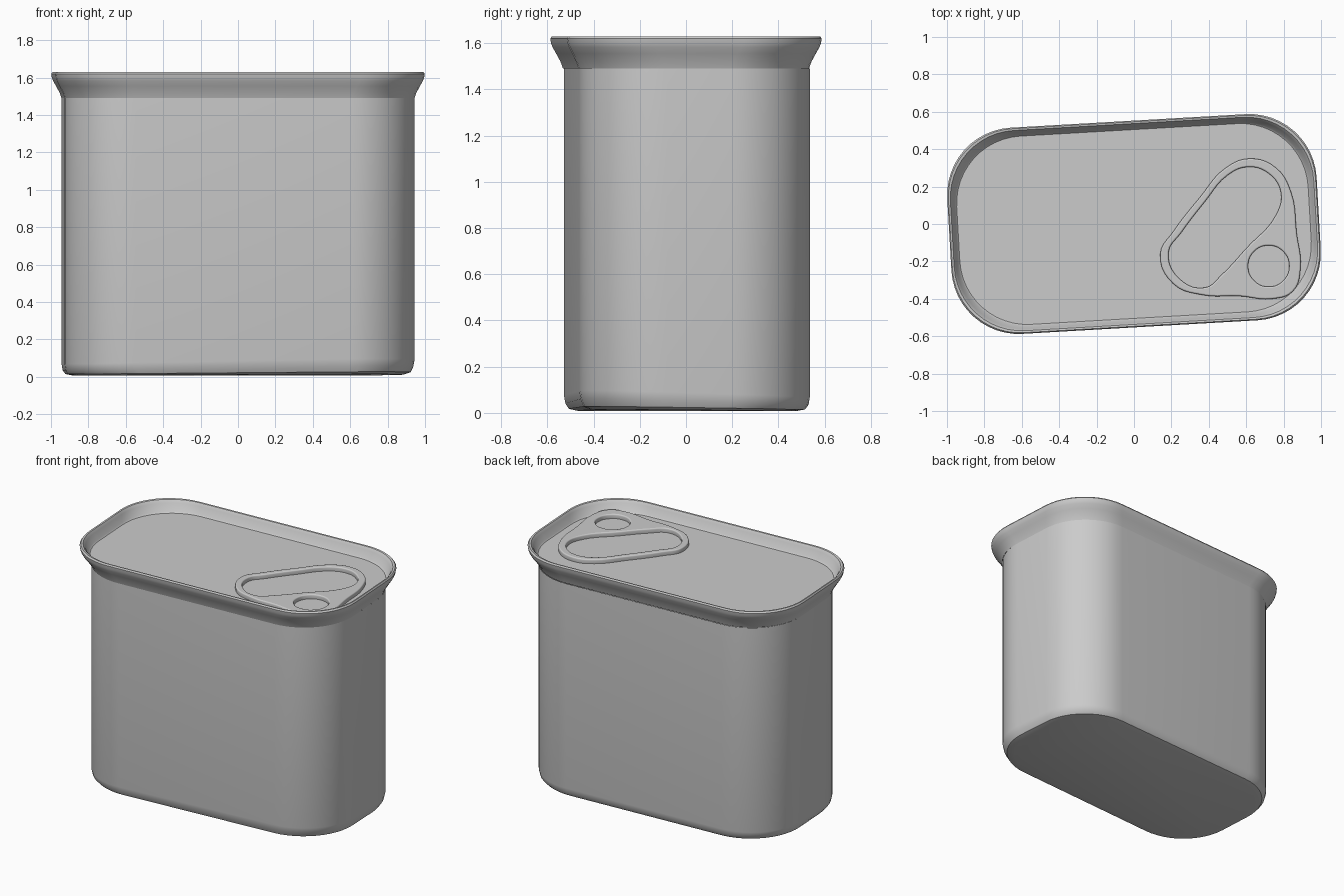
import bpy, bmesh, math

if "Cube" in bpy.data.objects:
    bpy.data.objects.remove(bpy.data.objects["Cube"], do_unlink=True)

metal = bpy.data.materials.new("plain grey metal")
GREY = (0.6, 0.6, 0.6, 1)
metal.use_nodes = True
metal.diffuse_color = GREY
metal.node_tree.nodes["Principled BSDF"].inputs["Base Color"].default_value = GREY

HALF_X, HALF_Y, CORNER, STEPS = 0.937, 0.5, 0.36, 12
TILT = math.radians(3.3)
LID_Z = 1.552
WORN_LIFT = 0.025


def outline(offset):
    """Rounded rectangle, grown or shrunk by an offset, with constant corners."""
    pts = []
    for k, (sx, sy) in enumerate([(1, 1), (-1, 1), (-1, -1), (1, -1)]):
        for i in range(STEPS + 1):
            a = (k + i / STEPS) * math.pi / 2
            pts.append((sx * (HALF_X + offset - CORNER) + CORNER * math.cos(a),
                        sy * (HALF_Y + offset - CORNER) + CORNER * math.sin(a)))
    return pts


def worn(x, y, z):
    """Base edge lifts a little towards the front left corner."""
    if z < 0.1:
        share = min(1, z / 0.03)
        z += share * WORN_LIFT * max(0, x / HALF_X - y / HALF_Y) / 1.6
    return x, y, z


def loft(name, profile, cap_start=False, cap_end=False):
    """Stack outlines along (offset, height) pairs."""
    bm = bmesh.new()
    rings = [[bm.verts.new(worn(x, y, z)) for x, y in outline(o)] for o, z in profile]
    for low, high in zip(rings, rings[1:]):
        for i in range(len(low)):
            j = (i + 1) % len(low)
            bm.faces.new((low[i], low[j], high[j], high[i]))
    if cap_start:
        bm.faces.new(rings[0][::-1])
    if cap_end:
        bm.faces.new(rings[-1])
    mesh = bpy.data.meshes.new(name)
    bm.to_mesh(mesh)
    bm.free()
    obj = bpy.data.objects.new(name, mesh)
    bpy.context.collection.objects.link(obj)
    obj.rotation_euler.z = TILT
    finish(obj)
    return obj


def select(obj):
    bpy.ops.object.select_all(action='DESELECT')
    obj.select_set(True)
    bpy.context.view_layer.objects.active = obj


def finish(obj):
    obj.data.materials.clear()
    obj.data.materials.append(metal)
    select(obj)
    bpy.ops.object.shade_smooth_by_angle(angle=math.radians(35))


# Can wall with softened base
body = loft("can_body", [(-0.055, 0.008), (-0.02, 0.015), (-0.006, 0.035),
                         (0, 0.07), (0, 1.49)], cap_start=True)
body.location.y = 0.004

# Flared rim with an upright lip, running down inside to the recessed lid
loft("flared_rim", [(0, 1.49), (0.01, 1.52), (0.028, 1.555), (0.043, 1.583),
                    (0.049, 1.6), (0.052, 1.62), (0.046, 1.63), (0.036, 1.628),
                    (0.025, 1.61), (0.012, LID_Z + 0.008), (0.004, LID_Z)])
loft("lid", [(0.004, LID_Z), (-0.03, LID_Z)], cap_end=True)

# Pull tab: flat rounded triangle with a finger hole and a rivet hole
tab_outer = [(0.14, -0.16), (0.21, -0.04), (0.35, 0.14), (0.49, 0.3), (0.62, 0.35),
             (0.76, 0.3), (0.84, 0.17), (0.87, -0.05), (0.89, -0.24), (0.85, -0.36),
             (0.74, -0.4), (0.56, -0.385), (0.37, -0.38), (0.21, -0.32)]
finger_hole = [(0.185, -0.15), (0.25, -0.05), (0.38, 0.12), (0.5, 0.26), (0.61, 0.305),
               (0.72, 0.27), (0.785, 0.17), (0.76, 0.05), (0.6, -0.13), (0.47, -0.27),
               (0.38, -0.34), (0.24, -0.29)]
rivet_hole = [(0.72 + 0.11 * math.cos(a * math.pi / 4),
               -0.225 + 0.11 * math.sin(a * math.pi / 4)) for a in range(8)]

BEVEL = 0.008
curve = bpy.data.curves.new("pull_tab", 'CURVE')
curve.dimensions = '2D'
curve.fill_mode = 'BOTH'
curve.resolution_u = 5
curve.extrude = 0.012
curve.bevel_depth = BEVEL
curve.bevel_resolution = 2
curve.offset = -BEVEL
for loop in (tab_outer, finger_hole, rivet_hole):
    spline = curve.splines.new('BEZIER')
    spline.bezier_points.add(len(loop) - 1)
    spline.use_cyclic_u = True
    for point, (x, y) in zip(spline.bezier_points, loop):
        point.co = (x, y, 0)
        point.handle_left_type = point.handle_right_type = 'AUTO'
tab = bpy.data.objects.new("pull_tab", curve)
bpy.context.collection.objects.link(tab)
tab.location.z = LID_Z + 0.01
select(tab)
bpy.ops.object.convert(target='MESH')
finish(bpy.context.object)
